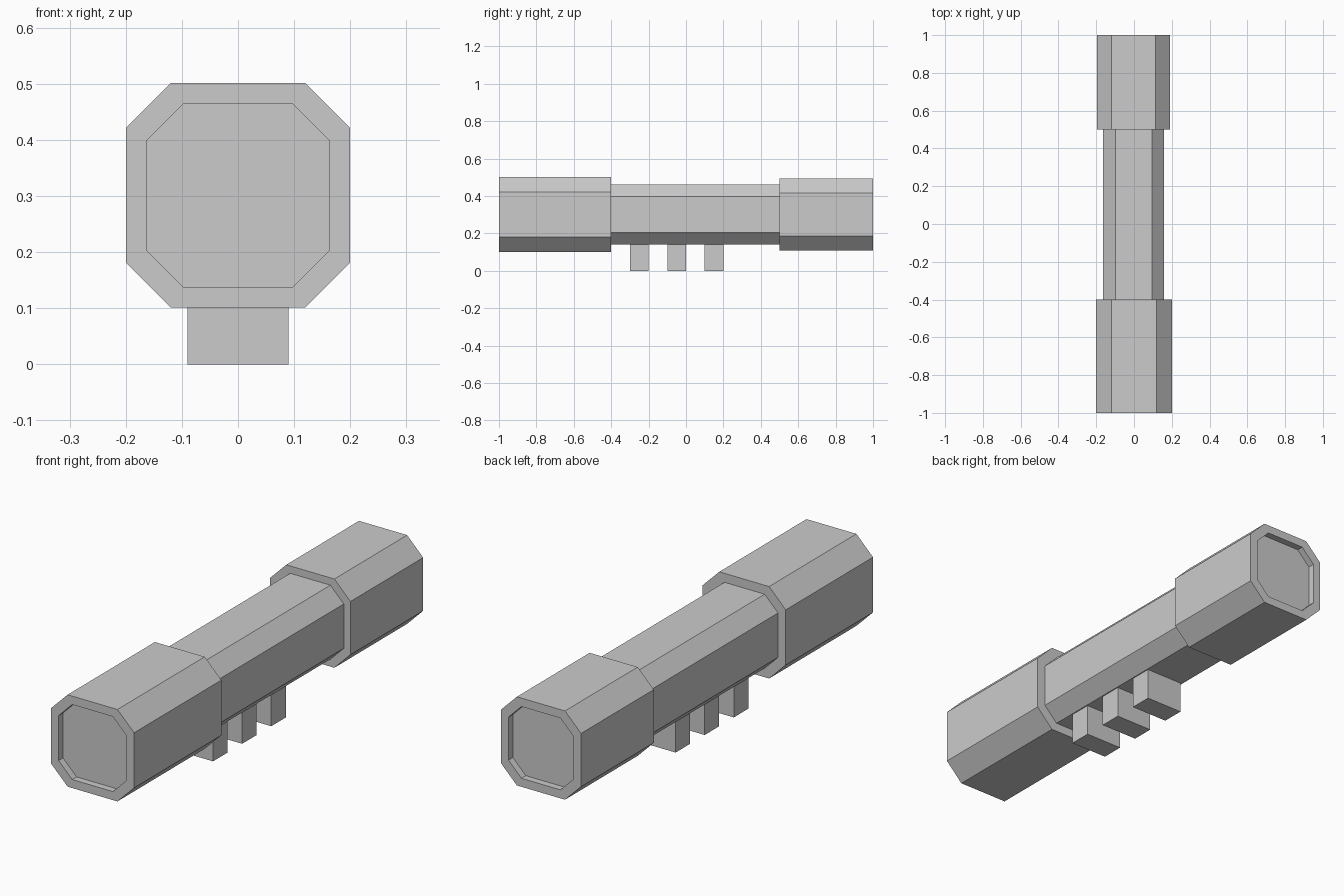
import bpy
import bmesh

cube = bpy.data.objects.get("Cube")
if cube:
    bpy.data.objects.remove(cube, do_unlink=True)

# Single plain grey
GREY = (0.6, 0.6, 0.6, 1.0)
grey = bpy.data.materials.new("plain_grey")
grey.use_nodes = True
grey.diffuse_color = GREY
grey.node_tree.nodes["Principled BSDF"].inputs["Base Color"].default_value = GREY

AXIS_Z = 0.301   # height of the tube axis
RIM = 0.037      # width of the rim around each recess
RECESS = 0.03    # depth of each recess


def finish(name, bm):
    bmesh.ops.recalc_face_normals(bm, faces=bm.faces)
    mesh = bpy.data.meshes.new(name)
    bm.to_mesh(mesh)
    bm.free()
    mesh.materials.append(grey)
    obj = bpy.data.objects.new(name, mesh)
    bpy.context.collection.objects.link(obj)
    return obj


def ring(bm, half, y, x0):
    """Chamfered square outline across the tube axis."""
    c = half * 0.6
    outline = [(half, -c), (half, c), (c, half), (-c, half),
               (-half, c), (-half, -c), (-c, -half), (c, -half)]
    return [bm.verts.new((x0 + x, y, AXIS_Z + z)) for x, z in outline]


def tube(name, rings, x0=0.0):
    """Skin a run of (half width, y) rings and cap both ends."""
    bm = bmesh.new()
    loops = [ring(bm, half, y, x0) for half, y in rings]
    for a, b in zip(loops, loops[1:]):
        for i in range(len(a)):
            j = (i + 1) % len(a)
            bm.faces.new((a[i], a[j], b[j], b[i]))
    bm.faces.new(loops[0])
    bm.faces.new(loops[-1])
    return finish(name, bm)


def collar(name, half, y_inner, y_end, x0=0.0):
    """End collar with a shallow recess in its outer face."""
    inward = RECESS if y_end < 0 else -RECESS
    tube(name, [(half, y_inner), (half, y_end),
                (half - RIM, y_end), (half - RIM, y_end + inward)], x0)


# Main tube and the two collars
tube("middle_tube", [(0.161, -0.4), (0.161, 0.5)], -0.002)
collar("front_collar", 0.2, -0.4, -1.0)
collar("rear_collar", 0.193, 0.5, 1.0, -0.002)

# Row of blocks under the tube
for i, y in enumerate((-0.25, -0.05, 0.15)):
    bm = bmesh.new()
    bmesh.ops.create_cube(bm, size=1.0)
    bmesh.ops.scale(bm, vec=(0.18, 0.1, 0.15), verts=bm.verts)
    bmesh.ops.translate(bm, vec=(0, y, 0.075), verts=bm.verts)
    finish(f"under_block_{i + 1}", bm)
